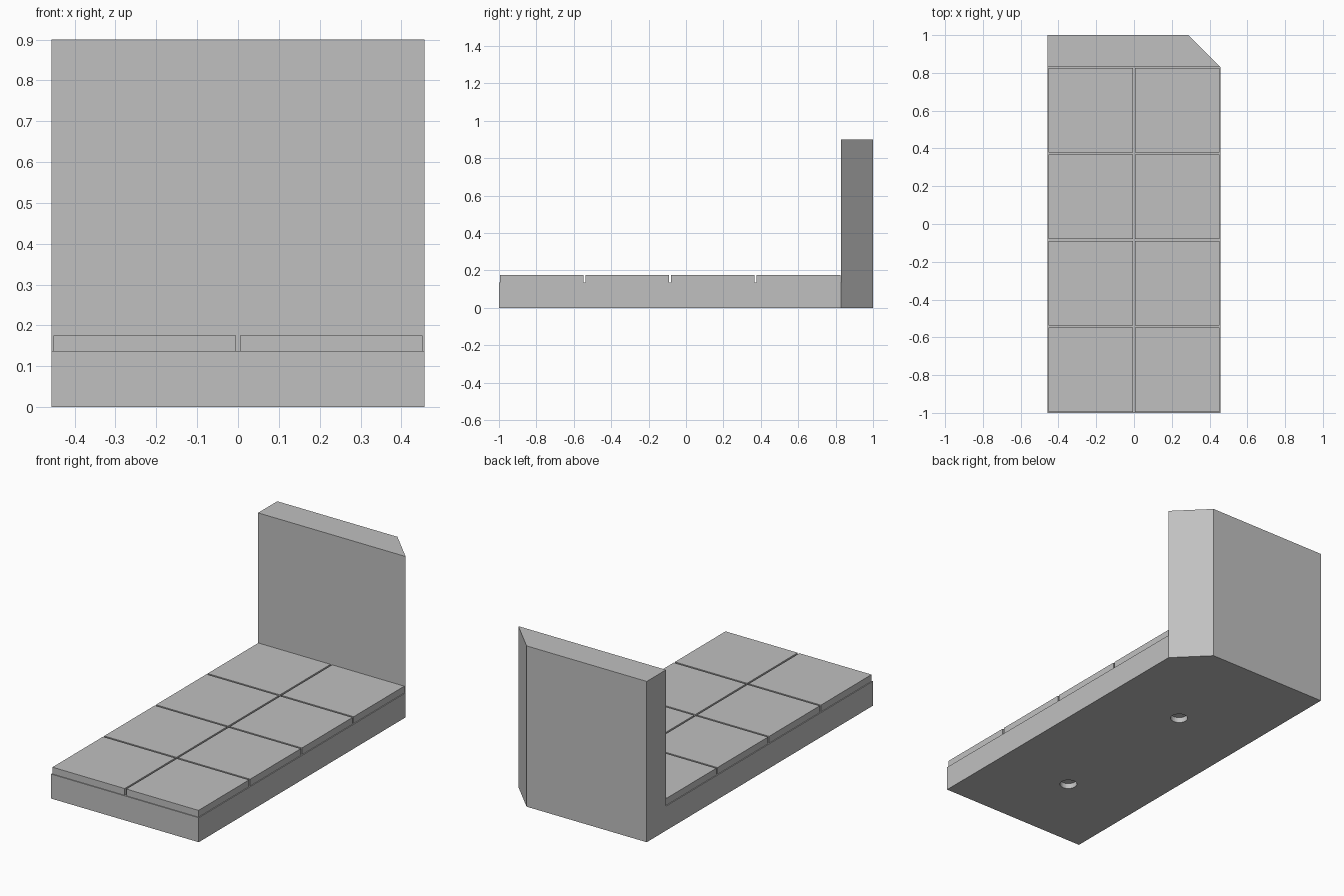
import bpy
import bmesh

if "Cube" in bpy.data.objects:
    bpy.data.objects.remove(bpy.data.objects["Cube"], do_unlink=True)

HALF_W = 0.457           # half width of the whole piece
FRONT, BACK = -1.0, 1.0
PANEL_Y = 0.83           # front face of the upright panel
DECK_Z, TILE_Z, TOP_Z = 0.137, 0.175, 0.9
GAP = 0.005              # half of the joint between tiles
RECESS = 0.03            # depth of the groove and holes underneath
PITCH = (PANEL_Y - FRONT) / 4

grey = bpy.data.materials.new("light_grey")
grey.use_nodes = True
colour = (0.53, 0.53, 0.53, 1)
grey.diffuse_color = colour
grey.node_tree.nodes["Principled BSDF"].inputs["Base Color"].default_value = colour


def finish(name, bm):
    bmesh.ops.recalc_face_normals(bm, faces=bm.faces)
    mesh = bpy.data.meshes.new(name)
    bm.to_mesh(mesh)
    bm.free()
    mesh.materials.append(grey)
    obj = bpy.data.objects.new(name, mesh)
    bpy.context.collection.objects.link(obj)
    return obj


def prism(outline, z0, z1):
    """Upright prism over a flat outline."""
    bm = bmesh.new()
    face = bm.faces.new([bm.verts.new((x, y, z0)) for x, y in outline])
    top = bmesh.ops.extrude_face_region(bm, geom=[face], use_keep_orig=True)
    for v in top["geom"]:
        if isinstance(v, bmesh.types.BMVert):
            v.co.z = z1
    bmesh.ops.recalc_face_normals(bm, faces=bm.faces)
    return bm


def rectangle(x0, x1, y0, y1):
    return [(x0, y0), (x1, y0), (x1, y1), (x0, y1)]


# Base slab with a rectangular groove underneath
bm = prism(rectangle(-HALF_W, HALF_W, FRONT, PANEL_Y), 0, DECK_Z)
bottom = min(bm.faces, key=lambda f: f.calc_center_median().z)
bmesh.ops.inset_region(bm, faces=[bottom], thickness=0.045)
ring = bmesh.ops.inset_region(bm, faces=[bottom], thickness=0.021)["faces"]
floor = bmesh.ops.extrude_face_region(bm, geom=ring)["geom"]
for v in floor:
    if isinstance(v, bmesh.types.BMVert):
        v.co.z = RECESS
base = finish("base", bm)

# Two round blind holes in the underside
middle = (FRONT + PANEL_Y) / 2
for y in (middle - PITCH, middle + PITCH):
    bpy.ops.mesh.primitive_cylinder_add(vertices=32, radius=0.045,
                                        depth=2 * RECESS, location=(0, y, 0))
    cutter = bpy.context.object
    cutter.name = "hole_cutter"
    cutter.hide_render = True
    cutter.data.materials.append(grey)
    cut = base.modifiers.new("hole", "BOOLEAN")
    cut.operation = "DIFFERENCE"
    cut.solver = "EXACT"
    cut.object = cutter
    bpy.context.view_layer.objects.active = base
    bpy.ops.object.modifier_apply(modifier=cut.name)
    bpy.data.objects.remove(cutter, do_unlink=True)

# Upright back panel with one cut corner
finish("back_panel", prism([(-HALF_W, PANEL_Y), (HALF_W, PANEL_Y),
                            (HALF_W - (BACK - PANEL_Y), BACK),
                            (-HALF_W, BACK)], 0, TOP_Z))

# Two by four paving tiles
for row in range(4):
    y = FRONT + row * PITCH
    for side, x in (("right", -HALF_W), ("left", 0)):
        outline = rectangle(x + GAP, x + HALF_W - GAP, y + GAP, y + PITCH - GAP)
        finish(f"tile_{side}_{row + 1}", prism(outline, DECK_Z, TILE_Z))
